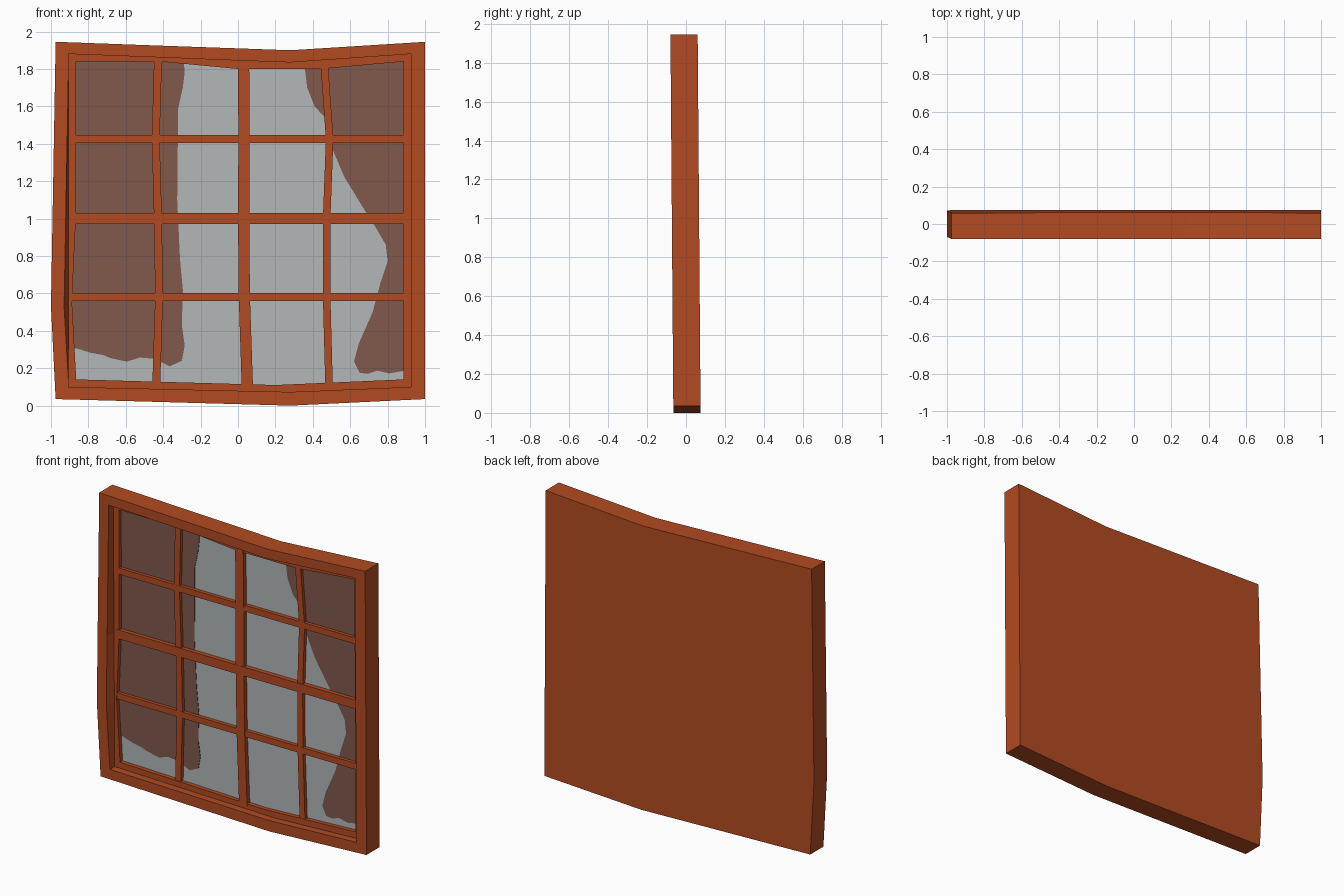
import bpy, bmesh

if "Cube" in bpy.data.objects:
    bpy.data.objects.remove(bpy.data.objects["Cube"])


def material(name, rgb):
    m = bpy.data.materials.new(name)
    m.diffuse_color = (*rgb, 1)
    m.use_nodes = True
    m.node_tree.nodes["Principled BSDF"].inputs["Base Color"].default_value = m.diffuse_color
    return m


WOOD = material("orange_wood", (0.45, 0.07, 0.015))
GLASS = material("grey_glass", (0.45, 0.475, 0.485))
STAIN = material("brown_stain", (0.22, 0.10, 0.074))


def loft(name, rings, mat, cap_start=True, cap_end=True):
    """Skin a list of (y, outline in xz); everything leans slightly forward with height."""
    bm = bmesh.new()
    loops = [[bm.verts.new((x, y + 0.005 - 0.0077 * z, z)) for x, z in pts] for y, pts in rings]
    n = len(loops[0])
    for a, b in zip(loops, loops[1:]):
        for i in range(n):
            j = (i + 1) % n
            bm.faces.new((a[i], a[j], b[j], b[i]))
    if cap_start:
        bm.faces.new(loops[0])
    if cap_end:
        bm.faces.new(loops[-1][::-1])
    bmesh.ops.recalc_face_normals(bm, faces=bm.faces)
    me = bpy.data.meshes.new(name)
    bm.to_mesh(me)
    bm.free()
    me.materials.append(mat)
    ob = bpy.data.objects.new(name, me)
    bpy.context.collection.objects.link(ob)
    return ob


# Crooked outlines, clockwise from the top left corner
outer = [(-.975, 1.945), (-.4, 1.924), (0, 1.91), (.28, 1.90), (1, 1.945),
         (1, .035), (.28, 0), (-.975, .035), (-1, .53), (-.9917, 1)]
opening = [(-.905, 1.88), (-.4, 1.861), (0, 1.845), (.28, 1.835), (.925, 1.88),
           (.925, .1), (.28, .073), (-.905, .1), (-.93, .53), (-.921, 1)]
sash_out = opening[:8] + [(-.905, .53), (-.905, 1)]
sash_in = [(-.865, 1.84), (-.4, 1.838), (0, 1.80), (.45, 1.80), (.885, 1.84),
           (.885, .14), (.2, .11), (-.865, .14), (-.888, .56), (-.867, 1)]

# Frame with closed back, recessed sash and pane opening
SASH_Y, GLASS_Y = -0.02, 0.008
loft("window_frame", [(.07, outer), (-.07, outer), (-.07, opening), (SASH_Y, sash_out),
                      (SASH_Y, sash_in), (GLASS_Y + .004, sash_in)], WOOD, cap_end=False)

# Glass pane, edges hidden inside the wood
loft("glass_pane", [(GLASS_Y, sash_out), (GLASS_Y + .008, sash_out)], GLASS)

# Painted stains at the left and right of the glass
left = [(-.895, 1.86), (-.29, 1.845), (-.285, 1.78), (-.295, 1.7), (-.32, 1.59), (-.325, 1.1),
        (-.31, .78), (-.295, .62), (-.3, .43), (-.285, .32), (-.30, .24), (-.365, .21),
        (-.445, .25), (-.525, .257), (-.595, .235), (-.685, .255), (-.72, .27),
        (-.79, .283), (-.86, .305), (-.895, .31)]
right = [(.355, 1.825), (.37, 1.70), (.41, 1.6), (.465, 1.54), (.48, 1.45), (.51, 1.36),
         (.57, 1.22), (.68, 1.04), (.735, .955), (.79, .86), (.8, .77), (.76, .65),
         (.72, .5), (.645, .33), (.62, .235), (.65, .175), (.695, .17), (.745, .187),
         (.81, .172), (.88, .185), (.91, .19), (.91, 1.865)]
for name, pts in (("stain_left", left), ("stain_right", right)):
    loft(name, [(GLASS_Y - .003, pts), (GLASS_Y + .002, pts)], STAIN)


# Glazing bars: vertical ones wobble, horizontal ones are straight
def bar(name, path, width, front, vertical):
    h = width / 2
    dx, dz = (h, 0) if vertical else (0, h)
    pts = [(x - dx, z - dz) for x, z in path] + [(x + dx, z + dz) for x, z in reversed(path)]
    loft(name, [(front, pts), (GLASS_Y + .004, pts)], WOOD)


heights = (1.845, 1.425, 1.0, .58, .115)
for name, xs, w, front in (
        ("left_upright_bar", (-.428, -.44, -.428, -.422, -.437), .042, -.017),
        ("middle_upright_bar", (.03, .032, .03, .034, .05), .06, -.0215),
        ("right_upright_bar", (.462, .49, .474, .474, .487), .04, -.017)):
    zs = heights if xs[0] < 0 else (1.815,) + heights[1:-1] + (.1,)
    bar(name, list(zip(xs, zs)), w, front, True)
for name, z, w, front in (("upper_cross_bar", 1.425, .042, -.0175),
                          ("middle_cross_bar", 1.0, .06, -.0225),
                          ("lower_cross_bar", .58, .042, -.0175)):
    bar(name, [(-.895, z), (.905, z)], w, front, False)
